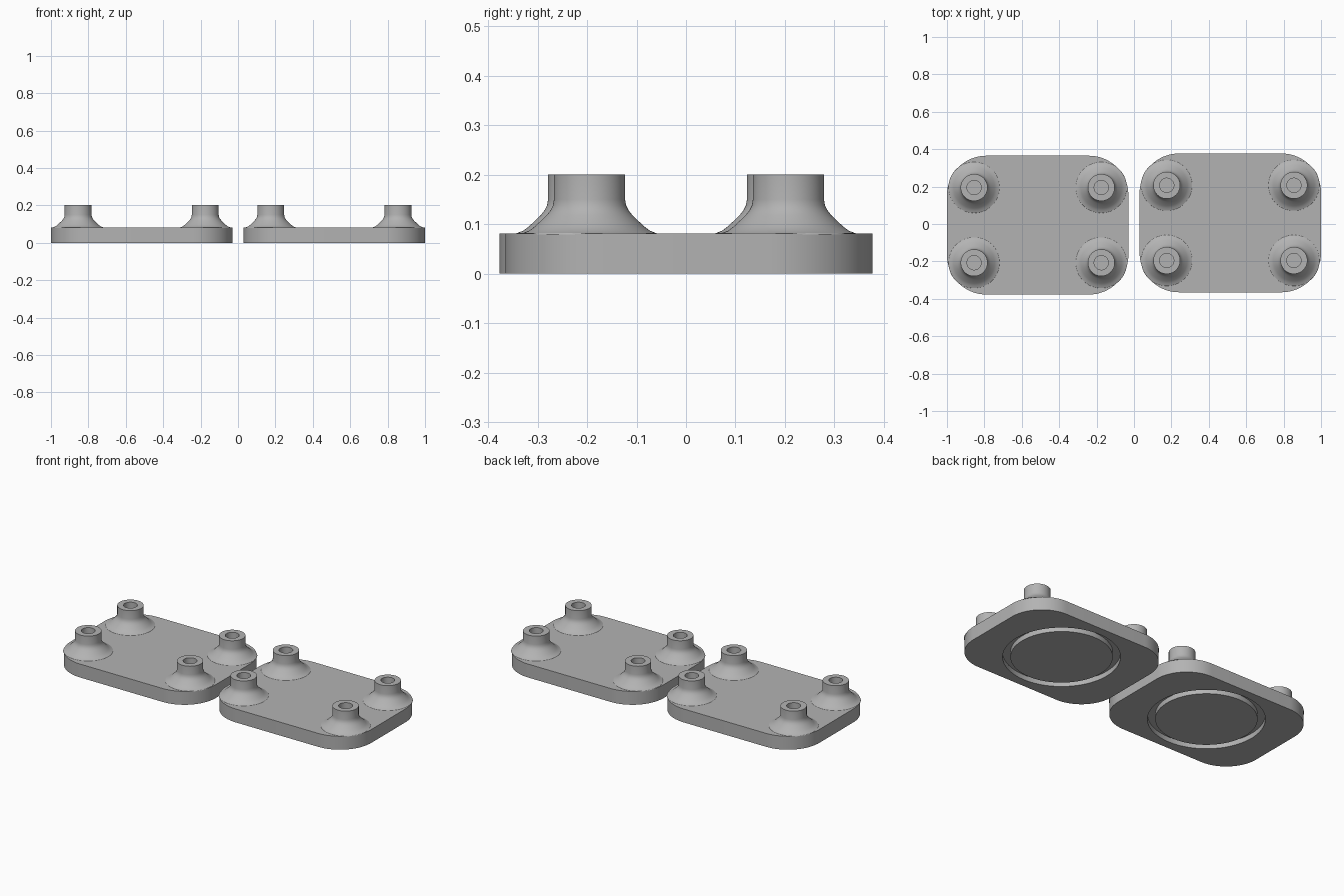
import bpy, bmesh
from math import sin, cos, pi, radians

cube = bpy.data.objects.get("Cube")
if cube:
    bpy.data.objects.remove(cube, do_unlink=True)

grey = bpy.data.materials.new("plain grey")
grey.use_nodes = True
grey.diffuse_color = (0.45, 0.45, 0.45, 1)
grey.node_tree.nodes["Principled BSDF"].inputs["Base Color"].default_value = grey.diffuse_color

HALF_X, HALF_Y, CORNER = 0.485, 0.371, 0.21
THICK = 0.081
ARC = 24                      # points per quarter turn


def loft(name, rings, location):
    """Skin a stack of closed rings and cap both ends."""
    bm = bmesh.new()
    loops = [[bm.verts.new(p) for p in ring] for ring in rings]
    for a, b in zip(loops, loops[1:]):
        for i in range(len(a)):
            j = (i + 1) % len(a)
            bm.faces.new((a[i], a[j], b[j], b[i]))
    bm.faces.new(loops[0][::-1])
    bm.faces.new(loops[-1])
    bmesh.ops.recalc_face_normals(bm, faces=bm.faces[:])
    mesh = bpy.data.meshes.new(name)
    bm.to_mesh(mesh)
    bm.free()
    mesh.materials.append(grey)
    obj = bpy.data.objects.new(name, mesh)
    obj.location = location
    bpy.context.collection.objects.link(obj)
    bpy.ops.object.select_all(action='DESELECT')
    obj.select_set(True)
    bpy.context.view_layer.objects.active = obj
    bpy.ops.object.shade_smooth_by_angle(angle=radians(30))
    return obj


def circle(r, z):
    n = 4 * ARC
    return [(r * cos(2 * pi * (i + 0.5) / n), r * sin(2 * pi * (i + 0.5) / n), z)
            for i in range(n)]


def rounded_rectangle(z):
    points = []
    for q, (sx, sy) in enumerate(((1, 1), (-1, 1), (-1, -1), (1, -1))):
        for k in range(ARC):
            a = pi / 2 * (q + k / (ARC - 1))
            points.append((sx * (HALF_X - CORNER) + CORNER * cos(a),
                           sy * (HALF_Y - CORNER) + CORNER * sin(a), z))
    return points


# Flared post with a blind hole: (radius, height) from base to hole floor
POST = [(0.137, 0.079), (0.135, 0.082), (0.122, 0.087), (0.11, 0.096),
        (0.087, 0.118), (0.079, 0.128), (0.074, 0.138), (0.072, 0.15),
        (0.072, 0.201), (0.038, 0.201), (0.038, 0.085)]

# Ring groove underneath: (radius, height) from outside to inside
GROOVE = [(0.318, 0), (0.318, 0.03), (0.276, 0.03), (0.276, 0)]

for side, s in (("left", 1), ("right", -1)):
    cx, cy = s * 0.515, s * 0.006
    loft(side + "_plate",
         [rounded_rectangle(THICK), rounded_rectangle(0)] + [circle(r, z) for r, z in GROOVE],
         (cx, cy, 0))
    for row, dy in (("front", -0.201), ("back", 0.201)):
        for place, dx in (("outer", s * 0.34), ("inner", -s * 0.34)):
            loft(f"{side}_{row}_{place}_post", [circle(r, z) for r, z in POST],
                 (cx + dx, cy + dy, 0))
